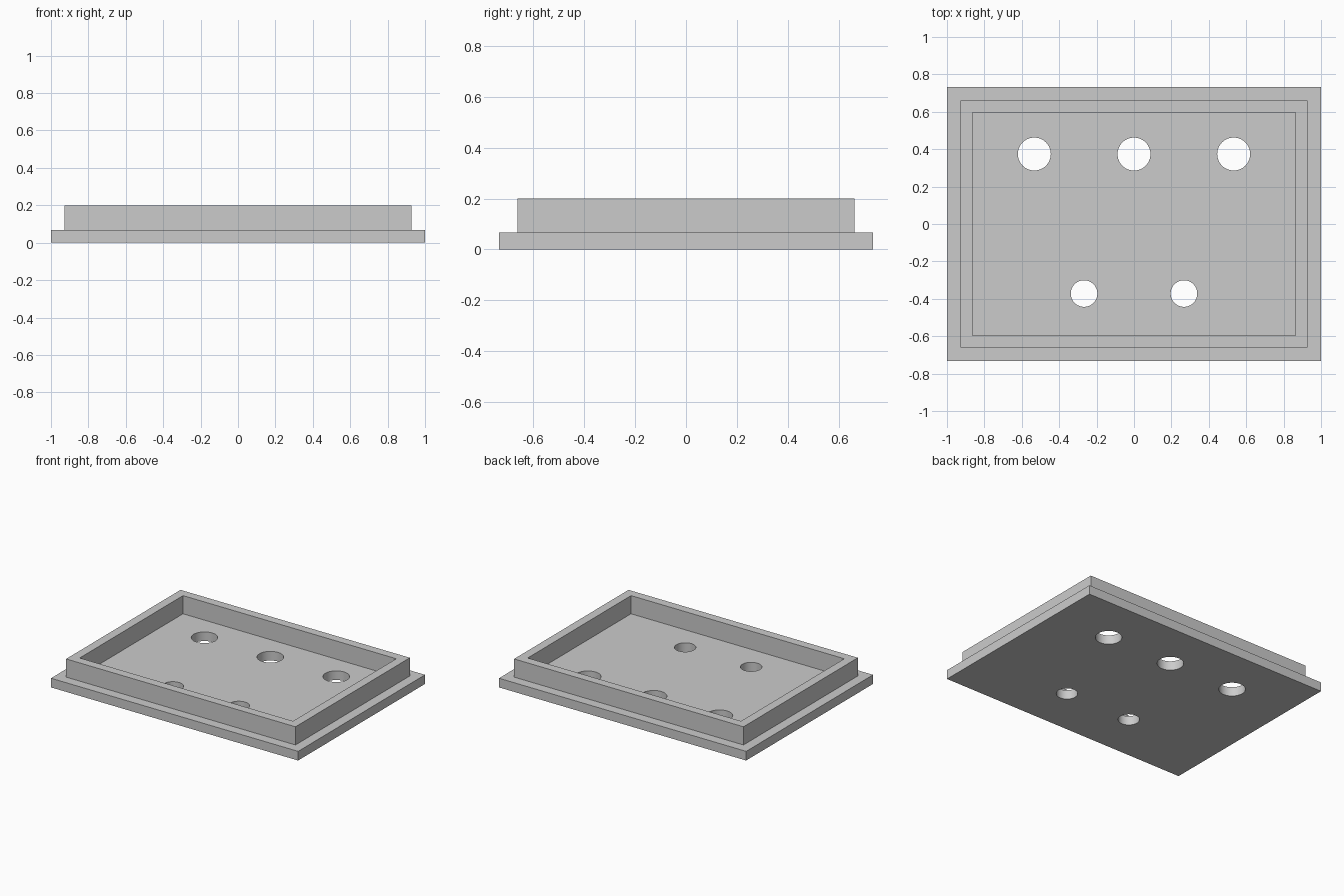
import bpy
import bmesh
from mathutils import Matrix

cube = bpy.data.objects.get("Cube")
if cube:
    bpy.data.objects.remove(cube, do_unlink=True)

GREY = 0.6
BASE_TOP, RIM_TOP = 0.067, 0.2

grey = bpy.data.materials.new("light grey")
grey.use_nodes = True
grey.diffuse_color = (GREY, GREY, GREY, 1)
grey.node_tree.nodes["Principled BSDF"].inputs["Base Color"].default_value = (GREY, GREY, GREY, 1)


def make_object(name, bm):
    mesh = bpy.data.meshes.new(name)
    bm.to_mesh(mesh)
    bm.free()
    mesh.materials.append(grey)
    obj = bpy.data.objects.new(name, mesh)
    bpy.context.collection.objects.link(obj)
    return obj


def add_box(bm, half_x, half_y, bottom, top):
    place = Matrix.Translation((0, 0, (bottom + top) / 2))
    size = Matrix.Diagonal((2 * half_x, 2 * half_y, top - bottom, 1))
    return bmesh.ops.create_cube(bm, size=1, matrix=place @ size)


# Stepped lid: wide base plate with a raised plug on top
bm = bmesh.new()
add_box(bm, 1, 0.733, 0, BASE_TOP)
top = max(bm.faces, key=lambda f: f.calc_center_median().z)


def inset_top(face, half_x, half_y):
    """Inset a rectangular face to the given half sizes."""
    bmesh.ops.inset_individual(bm, faces=[face], thickness=0.05)
    for v in face.verts:
        v.co.x = half_x if v.co.x > 0 else -half_x
        v.co.y = half_y if v.co.y > 0 else -half_y


# Upright rim: inset twice, then raise the ring between the insets
inset_top(top, 0.928, 0.661)
before = set(bm.faces)
inset_top(top, 0.863, 0.597)
ring = [f for f in bm.faces if f not in before]
raised = bmesh.ops.extrude_face_region(bm, geom=ring)
bmesh.ops.delete(bm, geom=[f for f in ring if f.is_valid], context="FACES_ONLY")
verts = [g for g in raised["geom"] if isinstance(g, bmesh.types.BMVert)]
bmesh.ops.translate(bm, vec=(0, 0, RIM_TOP - BASE_TOP), verts=verts)
bmesh.ops.recalc_face_normals(bm, faces=bm.faces)
lid = make_object("rimmed_lid", bm)

# Round through-holes: three large at the back, two small at the front
bm = bmesh.new()
holes = [(x, 0.374, 0.088) for x in (-0.533, 0, 0.533)]
holes += [(x, -0.372, 0.071) for x in (-0.267, 0.267)]
for x, y, radius in holes:
    bmesh.ops.create_cone(bm, cap_ends=True, segments=64, radius1=radius, radius2=radius,
                          depth=0.3, matrix=Matrix.Translation((x, y, 0.03)))
cutter = make_object("hole_cutter", bm)
cutter.hide_render = True
cutter.hide_viewport = True

cut = lid.modifiers.new("holes", "BOOLEAN")
cut.operation = "DIFFERENCE"
cut.solver = "EXACT"
cut.object = cutter

# Bake the holes in, then drop the cutter
bpy.context.view_layer.update()
evaluated = lid.evaluated_get(bpy.context.evaluated_depsgraph_get())
cut_mesh = bpy.data.meshes.new_from_object(evaluated)
lid.modifiers.clear()
lid.data = cut_mesh
bpy.data.objects.remove(cutter, do_unlink=True)

# Smooth hole walls, sharp edges everywhere else
bpy.ops.object.select_all(action="DESELECT")
lid.select_set(True)
bpy.context.view_layer.objects.active = lid
bpy.ops.object.shade_smooth_by_angle()
